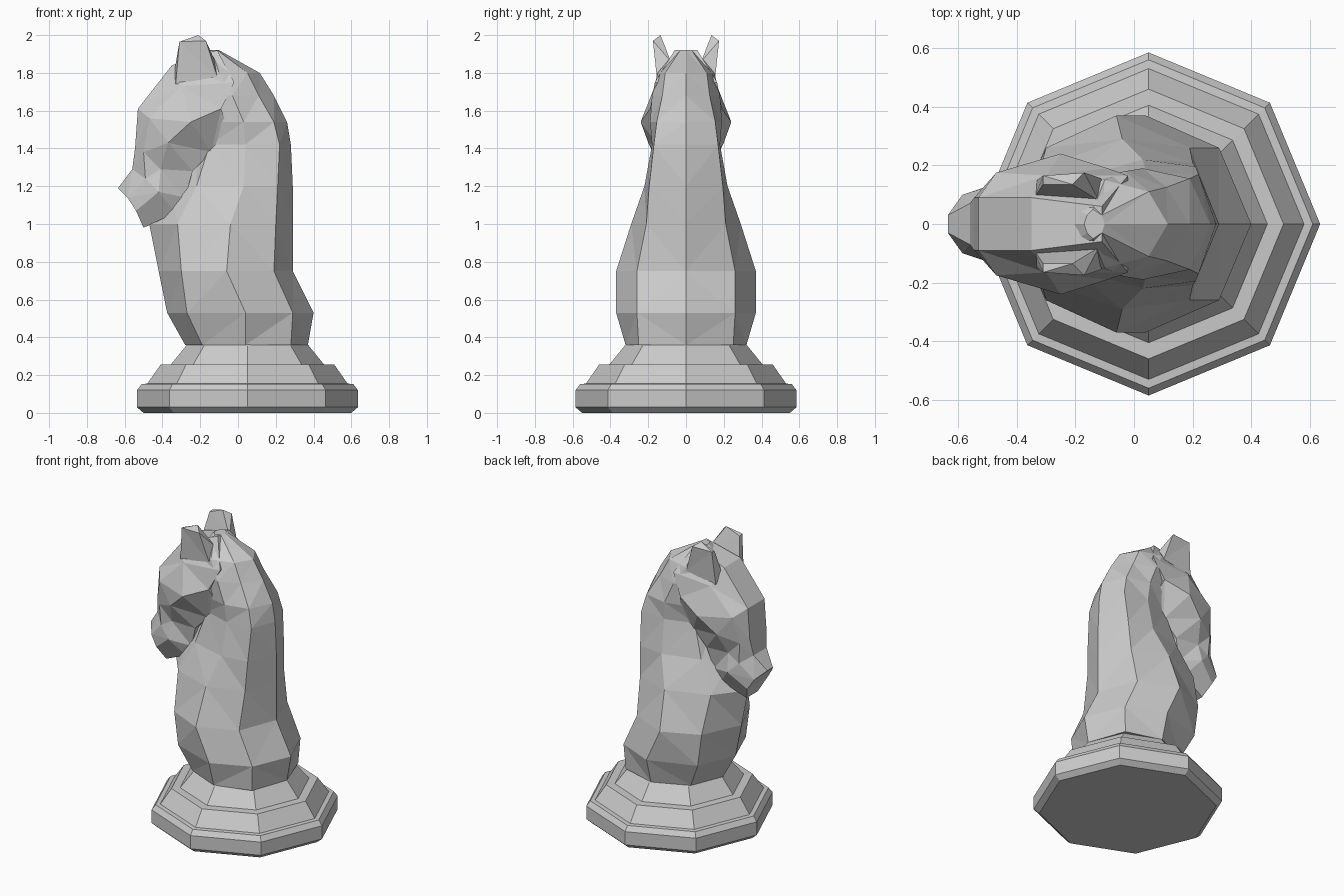
import bpy, bmesh, math

stone = bpy.data.materials.new("light grey stone")
stone.diffuse_color = (0.6, 0.6, 0.6, 1)


def loft(name, rings, triangulate=True):
    """Skin a list of equal-length closed rings and cap both ends."""
    bm = bmesh.new()
    loops = [[bm.verts.new(p) for p in r] for r in rings]
    for a, b in zip(loops, loops[1:]):
        n = len(a)
        for i in range(n):
            j = (i + 1) % n
            bm.faces.new((a[i], a[j], b[j], b[i]))
    bm.faces.new(loops[0][::-1])
    bm.faces.new(loops[-1])
    bmesh.ops.recalc_face_normals(bm, faces=bm.faces[:])
    if triangulate:
        bmesh.ops.triangulate(bm, faces=bm.faces[:], quad_method='SHORT_EDGE')
    return finish(name, bm)


def finish(name, bm):
    me = bpy.data.meshes.new(name)
    bm.to_mesh(me)
    bm.free()
    me.materials.append(stone)
    ob = bpy.data.objects.new(name, me)
    bpy.context.collection.objects.link(ob)
    return ob


def mirrored(half):
    """Close a half ring by reflecting it across y = 0."""
    return half + [(x, -y, z) for x, y, z in reversed(half) if y > 1e-6]


# Stepped octagonal base
profile = [(.55, 0), (.585, .03), (.585, .12), (.56, .153), (.53, .155),
           (.46, .255), (.405, .257), (.325, .355), (.31, .37)]
loft("base", [[(.05 + r * math.cos(i * math.pi / 4), r * math.sin(i * math.pi / 4), z)
               for i in range(8)] for r, z in profile], False)

# Neck and chest: z, front x, front side x/y, middle x/y, back side x/y, back x
neck = [
    (.36, -.28, -.19, .22, .04, .32, .28, .25, .37),
    (.53, -.375, -.27, .26, .04, .37, .29, .26, .40),
    (.75, -.42, -.30, .26, -.06, .37, .19, .26, .29),
    (1.0, -.47, -.32, .19, -.04, .29, .20, .21, .29),
    (1.2, -.36, -.22, .15, .03, .22, .21, .195, .29),
    (1.42, -.22, -.15, .12, .04, .18, .22, .17, .28),
    (1.54, -.30, -.20, .14, .03, .19, .19, .155, .26),
    (1.68, -.30, -.20, .15, -.03, .18, .11, .125, .19),
    (1.80, -.30, -.26, .10, -.10, .15, .05, .11, .115),
    (1.92, -.17, -.16, .03, -.14, .05, -.11, .03, -.10),
]
loft("neck", [mirrored([(f, 0, z), (fx, fy, z), (mx, my, z), (bx, by, z), (b, 0, z)])
              for z, f, fx, fy, mx, my, bx, by, b in neck])

# Head: each section runs from forehead through side and cheek to throat
head = [
    [(-.11, .06, 1.92), (-.02, .165, 1.75), (-.09, .19, 1.61), (-.03, .12, 1.45)],
    [(-.35, .09, 1.84), (-.30, .165, 1.73), (-.25, .24, 1.54), (-.14, .12, 1.38)],
    [(-.53, .09, 1.61), (-.47, .175, 1.56), (-.37, .20, 1.43), (-.24, .12, 1.28)],
    [(-.545, .09, 1.40), (-.50, .135, 1.38), (-.41, .13, 1.29), (-.28, .10, 1.14)],
    [(-.56, .07, 1.29), (-.49, .13, 1.24), (-.42, .155, 1.17), (-.33, .09, 1.06)],
    [(-.635, .03, 1.19), (-.585, .10, 1.14), (-.54, .11, 1.07), (-.50, .06, .98)],
]
loft("head", [mirrored(h) for h in head])

# Ears
ear_base = [(-.34, .09, 1.79), (-.33, .15, 1.74), (-.11, .155, 1.78), (-.12, .08, 1.86)]
ear_top = [(-.31, .135, 1.96), (-.31, .165, 1.965), (-.17, .175, 1.97), (-.21, .135, 2.0)]
for name, s in (("left_ear", 1), ("right_ear", -1)):
    loft(name, [[(x, s * y, z) for x, y, z in r] for r in (ear_base, ear_top)])
